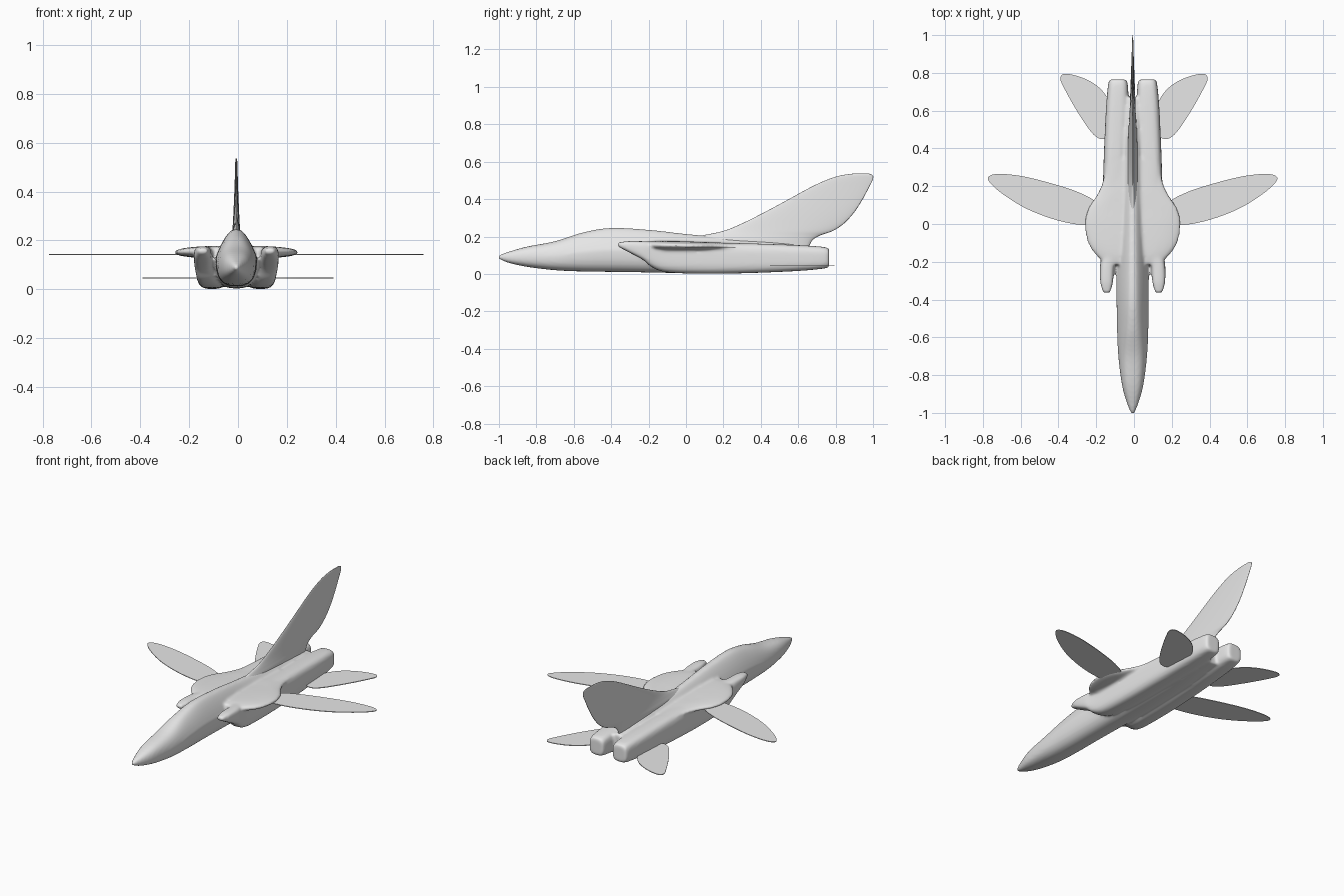
import bpy
import bmesh
from math import cos, sin, pi, copysign
from mathutils import Vector

SHIFT = -0.007  # the airframe sits slightly off centre

if "Cube" in bpy.data.objects:
    bpy.data.objects.remove(bpy.data.objects["Cube"], do_unlink=True)

# Single light grey finish
grey = bpy.data.materials.new("light_grey")
grey.use_nodes = True
grey.diffuse_color = (0.8, 0.8, 0.8, 1)
grey.node_tree.nodes["Principled BSDF"].inputs["Base Color"].default_value = grey.diffuse_color


def spline(rows, steps, closed=False):
    """Catmull-Rom interpolation through rows of equal length."""
    rows = [Vector(r) for r in rows]
    n = len(rows)
    pick = (lambda i: rows[i % n]) if closed else (lambda i: rows[min(max(i, 0), n - 1)])
    result = []
    for i in range(n if closed else n - 1):
        a, b, c, d = (pick(i + k) for k in (-1, 0, 1, 2))
        for s in range(steps):
            t = s / steps
            result.append(0.5 * (2 * b + (c - a) * t + (2 * a - 5 * b + 4 * c - d) * t**2
                                 + (3 * b - a - 3 * c + d) * t**3))
    if not closed:
        result.append(rows[-1])
    return result


def skin(bm, rings):
    """Bridge rings of points and cap both ends."""
    loops = [[bm.verts.new(p) for p in ring] for ring in rings]
    for low, high in zip(loops, loops[1:]):
        for i in range(len(low)):
            j = (i + 1) % len(low)
            bm.faces.new((low[i], low[j], high[j], high[i]))
    bm.faces.new(loops[0][::-1])
    bm.faces.new(loops[-1])


def hull(bm, sections, power, side=1, count=40):
    """Loft along y. Section: y, centre x, half width, bottom, top, taper."""
    rings = []
    for y, cx, half, bottom, top, taper in spline(sections, 6):
        ring = []
        for i in range(count):
            a = 2 * pi * i / count
            u = copysign(abs(cos(a)) ** (2 / power), cos(a))
            v = copysign(abs(sin(a)) ** (2 / power), sin(a))
            x = cx + half * u * (1 - taper * max(v, 0))
            ring.append((side * x, y, (bottom + top) / 2 + v * (top - bottom) / 2))
        rings.append(ring)
    skin(bm, rings)


def make_object(name, bm, smooth=True, shift=SHIFT):
    bmesh.ops.recalc_face_normals(bm, faces=bm.faces)
    mesh = bpy.data.meshes.new(name)
    bm.to_mesh(mesh)
    bm.free()
    for face in mesh.polygons:
        face.use_smooth = smooth
    mesh.materials.append(grey)
    obj = bpy.data.objects.new(name, mesh)
    obj.location.x = shift
    bpy.context.collection.objects.link(obj)
    return obj


def plate(name, outline, z, side, shift):
    """Thin flat leaf-shaped surface."""
    bm = bmesh.new()
    points = spline(outline, 6, closed=True)
    skin(bm, [[(side * p.x, p.y, z + h) for p in points] for h in (-0.002, 0.002)])
    make_object(name, bm, smooth=False, shift=shift)


# Nose, cockpit and spine
FUSELAGE = [
    (-1.005, 0, 0.006, 0.082, 0.098, 0),
    (-0.95, 0, 0.03, 0.06, 0.118, 0.1),
    (-0.85, 0, 0.057, 0.038, 0.146, 0.1),
    (-0.7, 0, 0.076, 0.02, 0.175, 0.2),
    (-0.55, 0, 0.083, 0.013, 0.222, 0.4),
    (-0.4, 0, 0.085, 0.011, 0.246, 0.5),
    (-0.2, 0, 0.085, 0.008, 0.236, 0.55),
    (0, 0, 0.085, 0.004, 0.214, 0.6),
    (0.2, 0, 0.085, 0.004, 0.195, 0.6),
    (0.45, 0, 0.08, 0.012, 0.175, 0.5),
    (0.67, 0, 0.07, 0.03, 0.145, 0.3),
]
# Raked intake lip running back into a rounded nozzle
ENGINE = [
    (-0.365, 0.138, 0.018, 0.147, 0.167, 0),
    (-0.31, 0.138, 0.033, 0.118, 0.175, 0),
    (-0.23, 0.135, 0.038, 0.075, 0.175, 0),
    (-0.18, 0.122, 0.046, 0.035, 0.174, 0),
    (-0.1, 0.108, 0.056, 0.009, 0.172, 0),
    (0.1, 0.1, 0.06, 0.001, 0.168, 0),
    (0.35, 0.093, 0.06, 0.005, 0.163, 0),
    (0.6, 0.082, 0.06, 0.016, 0.154, 0),
    (0.73, 0.078, 0.053, 0.028, 0.145, 0),
    (0.765, 0.078, 0.044, 0.036, 0.135, 0),
]
# Broad shoulder that carries the wing
SHOULDER = [
    (-0.215, 0.07, 0.07, 0.14, 0.17, 0),
    (-0.17, 0.07, 0.12, 0.132, 0.176, 0),
    (-0.1, 0.07, 0.167, 0.128, 0.177, 0),
    (0, 0.07, 0.184, 0.127, 0.175, 0),
    (0.08, 0.07, 0.167, 0.128, 0.172, 0),
    (0.16, 0.07, 0.117, 0.13, 0.169, 0),
    (0.24, 0.07, 0.085, 0.132, 0.165, 0),
    (0.35, 0.07, 0.07, 0.135, 0.16, 0),
]

body = bmesh.new()
hull(body, FUSELAGE, 2.7)
for side in (1, -1):
    hull(body, ENGINE, 3.4, side)
    hull(body, SHOULDER, 2.3, side)
airframe = make_object("airframe", body)

# Fuse the lofts into one soft skin
fuse = airframe.modifiers.new("fuse", "REMESH")
fuse.mode = "VOXEL"
fuse.voxel_size = 0.008
fuse.use_smooth_shade = True
soften = airframe.modifiers.new("soften", "SMOOTH")
soften.factor = 0.5
soften.iterations = 6

# Swept tail fin. Level: z, leading y, trailing y, half thickness
FIN = [
    (0.12, -0.2, 0.65, 0.03),
    (0.175, -0.1, 0.672, 0.026),
    (0.205, 0.08, 0.715, 0.02),
    (0.23, 0.2, 0.785, 0.017),
    (0.27, 0.3, 0.845, 0.014),
    (0.33, 0.42, 0.9, 0.011),
    (0.4, 0.55, 0.945, 0.008),
    (0.46, 0.66, 0.977, 0.006),
    (0.5, 0.745, 0.997, 0.005),
    (0.525, 0.82, 1, 0.004),
    (0.536, 0.89, 0.98, 0.002),
]
fin = bmesh.new()
rings = []
for z, lead, trail, thick in spline(FIN, 5):
    middle, chord = (lead + trail) / 2, (trail - lead) / 2
    angles = [2 * pi * i / 40 for i in range(40)]
    rings.append([(thick * sin(a), middle + chord * cos(a), z) for a in angles])
skin(fin, rings)
make_object("tail_fin", fin)

# Wings and tailplanes
WING = [(0.17, 0.02), (0.25, -0.006), (0.4, 0.02), (0.56, 0.08), (0.69, 0.16),
        (0.76, 0.225), (0.757, 0.255), (0.7, 0.265), (0.58, 0.252),
        (0.42, 0.212), (0.28, 0.165), (0.19, 0.11)]
TAILPLANE = [(0.11, 0.52), (0.135, 0.465), (0.175, 0.45), (0.225, 0.485), (0.3, 0.595),
             (0.365, 0.71), (0.39, 0.77), (0.365, 0.795), (0.28, 0.777),
             (0.2, 0.735), (0.145, 0.675), (0.115, 0.6)]
for label, side in (("left", 1), ("right", -1)):
    plate(label + "_wing", WING, 0.143, side, SHIFT)
    plate(label + "_tailplane", TAILPLANE, 0.046, side, 0)
